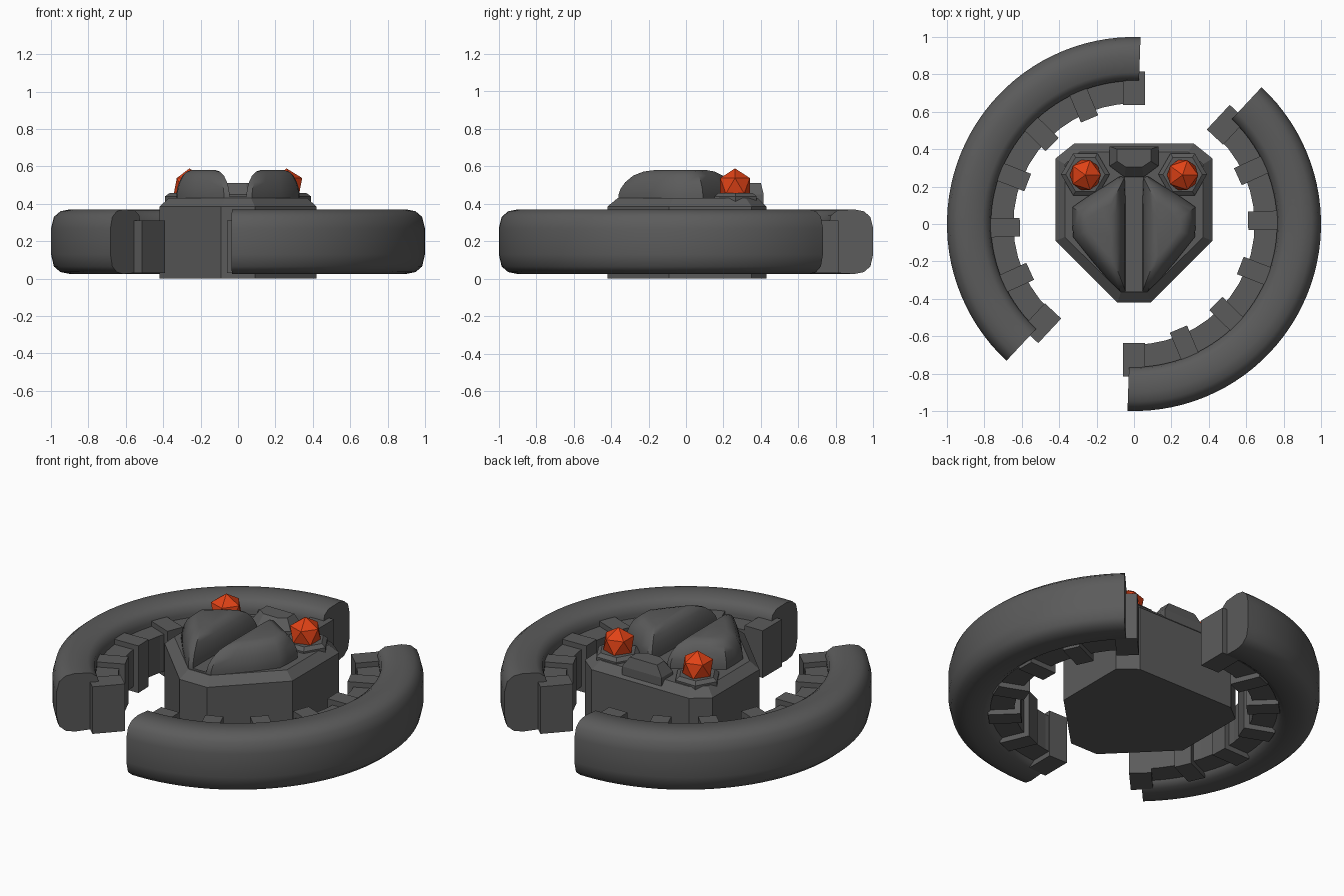
import bpy, bmesh, math
from mathutils import Vector

if "Cube" in bpy.data.objects:
    bpy.data.objects.remove(bpy.data.objects["Cube"])


def material(name, rgb):
    m = bpy.data.materials.new(name)
    m.diffuse_color = (*rgb, 1)
    m.use_nodes = True
    m.node_tree.nodes["Principled BSDF"].inputs["Base Color"].default_value = m.diffuse_color
    return m


GREY = material("dark grey", (0.105, 0.105, 0.105))
ORANGE = material("orange", (0.75, 0.055, 0.008))


def finish(bm, name, mat, smooth=None):
    bmesh.ops.recalc_face_normals(bm, faces=bm.faces)
    me = bpy.data.meshes.new(name)
    bm.to_mesh(me)
    bm.free()
    ob = bpy.data.objects.new(name, me)
    bpy.context.collection.objects.link(ob)
    me.materials.append(mat)
    if smooth:
        bpy.ops.object.select_all(action='DESELECT')
        ob.select_set(True)
        bpy.context.view_layer.objects.active = ob
        bpy.ops.object.shade_smooth_by_angle(angle=math.radians(smooth))
    return ob


def loft(bm, rings):
    """Skin a list of equal-length point rings and cap both ends."""
    vs = [[bm.verts.new(p) for p in r] for r in rings]
    n = len(vs[0])
    for a, b in zip(vs, vs[1:]):
        for i in range(n):
            j = (i + 1) % n
            bm.faces.new((a[i], a[j], b[j], b[i]))
    bm.faces.new(vs[0][::-1])
    bm.faces.new(vs[-1])


def sweep(bm, profile, a0, a1, steps):
    """Sweep an (r, z) profile around the z axis between two angles."""
    rings = []
    for i in range(steps + 1):
        a = math.radians(a0 + (a1 - a0) * i / steps)
        rings.append([(r * math.cos(a), r * math.sin(a), z) for r, z in profile])
    loft(bm, rings)


def block(bm, ang, half, r0, r1, z0, z1):
    """Straight box facing the centre at the given angle."""
    a = math.radians(ang)
    d, t = Vector((math.cos(a), math.sin(a), 0)), Vector((-math.sin(a), math.cos(a), 0))
    loft(bm, [[d * r + t * s + Vector((0, 0, z)) for r, s in
               ((r0, -half), (r1, -half), (r1, half), (r0, half))] for z in (z0, z1)])


def at_z(pts, z):
    return [(x, y, z) for x, y in pts]


# Two curved outer guards with a ribbed inner lining
guard = [(0.765, 0.09), (0.775, 0.055), (0.81, 0.03), (0.90, 0.025), (0.95, 0.035),
         (0.985, 0.065), (1.0, 0.13), (1.0, 0.27), (0.985, 0.33), (0.95, 0.36),
         (0.90, 0.37), (0.81, 0.365), (0.775, 0.34), (0.765, 0.30)]
lining = [(0.645, 0.06), (0.79, 0.06), (0.79, 0.28), (0.645, 0.28)]
for side, turn in (("left", 0), ("right", 180)):
    bm = bmesh.new()
    sweep(bm, guard, 88 + turn, 227 + turn, 40)
    finish(bm, side + "_guard", GREY, 50)
    bm = bmesh.new()
    sweep(bm, lining, 90 + turn, 226 + turn, 18)
    finish(bm, side + "_lining", GREY)
    bm = bmesh.new()
    for k in range(7):
        end = k in (0, 6)
        block(bm, 90 + 22.9 * k + turn - (0.4 if k == 6 else 0), 0.06 if end else 0.05,
              0.635 if end else 0.61, 0.815 if end else 0.785, 0.03, 0.31)
    finish(bm, side + "_ribs", GREY)

# Central hull with a chamfered rim
half = [(0.09, -0.42), (0.42, -0.09), (0.42, 0.35), (0.32, 0.43)]
inner = [(0.07, -0.365), (0.37, -0.07), (0.37, 0.32), (0.29, 0.385)]
mirror = lambda p: p + [(-x, y) for x, y in reversed(p)]
bm = bmesh.new()
loft(bm, [at_z(mirror(half), 0), at_z(mirror(half), 0.385), at_z(mirror(inner), 0.43)])
finish(bm, "hull", GREY)

# Twin rounded lobes on top
base = [(0.045, -0.36), (0.075, -0.36), (0.14, -0.295), (0.23, -0.19), (0.325, -0.07),
        (0.33, 0.0), (0.33, 0.09), (0.25, 0.145), (0.16, 0.20), (0.075, 0.255),
        (0.05, 0.25), (0.045, 0.1), (0.045, -0.15)]
cx, cy = 0.18, -0.01
for side, s in (("left", -1), ("right", 1)):
    bm = bmesh.new()
    rings = []
    for k, z in ((1, 0.42), (1, 0.45), (0.97, 0.48), (0.9, 0.515), (0.78, 0.55),
                 (0.62, 0.572), (0.45, 0.58)):
        rings.append([(s * (cx + (x - cx) * k), cy + (y - cy) * k, z) for x, y in base])
    loft(bm, rings)
    finish(bm, side + "_lobe", GREY, 40)

    # Six-sided lamp pad
    bm = bmesh.new()
    pad = lambda r: [(s * 0.26 + r * math.cos(math.pi * i / 3),
                      0.265 + r * math.sin(math.pi * i / 3)) for i in range(6)]
    loft(bm, [at_z(pad(0.13), 0.41), at_z(pad(0.13), 0.44), at_z(pad(0.105), 0.458)])
    finish(bm, side + "_lamp_pad", GREY)

    # Faceted lamp
    bm = bmesh.new()
    bmesh.ops.create_icosphere(bm, subdivisions=1, radius=0.093)
    bmesh.ops.translate(bm, verts=bm.verts, vec=(s * 0.26, 0.262, 0.496))
    finish(bm, side + "_lamp", ORANGE)

# Floor strip of the groove between the lobes
bm = bmesh.new()
loft(bm, [at_z([(-0.05, -0.36), (0.05, -0.36), (0.05, 0.26), (-0.05, 0.26)], z)
          for z in (0.41, 0.44)])
finish(bm, "groove_floor", GREY)

# Rear block
low = mirror([(0.05, 0.25), (0.13, 0.31), (0.13, 0.415)])
top = mirror([(0.045, 0.305), (0.09, 0.335), (0.09, 0.40)])
bm = bmesh.new()
loft(bm, [at_z(low, 0.40), at_z(low, 0.45), at_z(top, 0.51)])
finish(bm, "rear_block", GREY)
